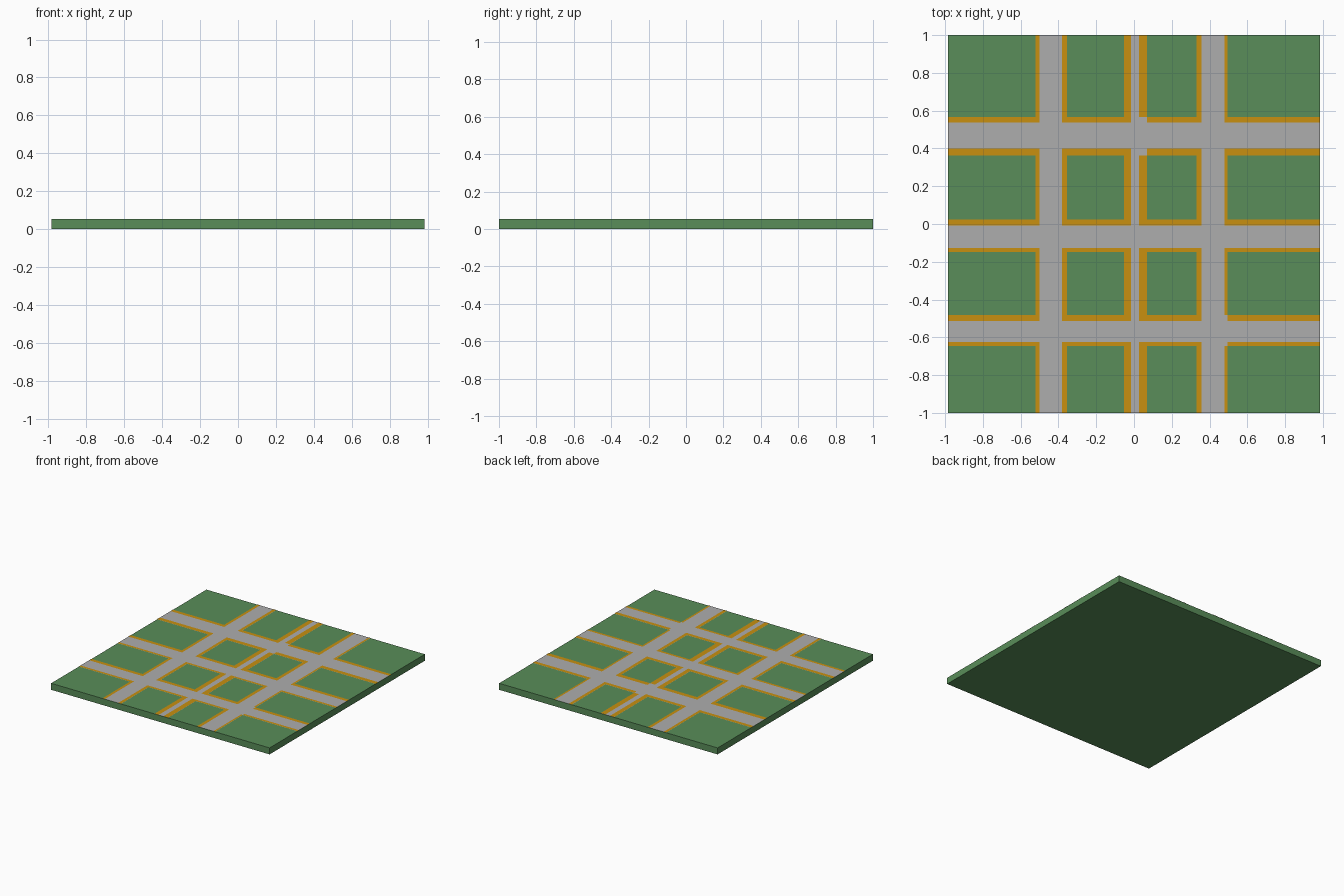
import bpy, bmesh

if "Cube" in bpy.data.objects:
    bpy.data.objects.remove(bpy.data.objects["Cube"])

# Each band: lawn start, lawn end, and the outer kerb edges (equal at the slab border)
COLS = [(-0.985, -0.985, -0.522, -0.50), (-0.38, -0.355, -0.052, -0.015),
        (0.027, 0.07, 0.33, 0.357), (0.48, 0.495, 0.985, 0.985)]
ROWS = [(-1, -1, -0.645, -0.624), (-0.513, -0.483, -0.147, -0.127),
        (-0.007, 0.023, 0.363, 0.399), (0.537, 0.567, 1, 1)]
# Blocks (col, row, end) whose left kerb corner is left open
OPEN = {(2, 3, 0), (2, 2, 1), (3, 1, 0), (3, 0, 1)}
SLAB_Z, ROAD_Z, KERB_Z = 0.053, 0.054, 0.055


def material(name, color):
    m = bpy.data.materials.new(name)
    m.diffuse_color = (*color, 1)
    m.use_nodes = True
    m.node_tree.nodes["Principled BSDF"].inputs["Base Color"].default_value = m.diffuse_color
    return m


def finish(name, bm, mat):
    mesh = bpy.data.meshes.new(name)
    bm.to_mesh(mesh)
    bm.free()
    mesh.materials.append(mat)
    bpy.context.collection.objects.link(bpy.data.objects.new(name, mesh))


def sheet(bm, x0, x1, y0, y1, z):
    if x1 - x0 > 1e-5 and y1 - y0 > 1e-5:
        bm.faces.new([bm.verts.new((x, y, z)) for x, y in
                      ((x0, y0), (x1, y0), (x1, y1), (x0, y1))])


green = material("grass", (0.10, 0.27, 0.10))
orange = material("kerb_orange", (0.58, 0.28, 0.005))
grey = material("tarmac", (0.42, 0.42, 0.42))

# Ground slab
bm = bmesh.new()
bmesh.ops.create_cube(bm, size=1)
for v in bm.verts:
    v.co = (v.co.x * 1.97, v.co.y * 2, (v.co.z + 0.5) * SLAB_Z)
finish("ground_slab", bm, green)

# Streets run full width; avenues fill in between them
bm = bmesh.new()
for lower, upper in zip(ROWS, ROWS[1:]):
    sheet(bm, -0.985, 0.985, lower[2], upper[1], ROAD_Z)
finish("streets", bm, grey)
bm = bmesh.new()
for left, right in zip(COLS, COLS[1:]):
    for row in ROWS:
        sheet(bm, left[2], right[1], row[1], row[2], ROAD_Z)
finish("avenues", bm, grey)

# Kerbs around each block
bm = bmesh.new()
for i, (x0, a0, a1, x1) in enumerate(COLS):
    for j, (y0, b0, b1, y1) in enumerate(ROWS):
        sheet(bm, a0 if (i, j, 0) in OPEN else x0, x1, y0, b0, KERB_Z)
        sheet(bm, a0 if (i, j, 1) in OPEN else x0, x1, b1, y1, KERB_Z)
        sheet(bm, x0, a0, b0, b1, KERB_Z)
        sheet(bm, a1, x1, b0, b1, KERB_Z)
finish("kerbs", bm, orange)
